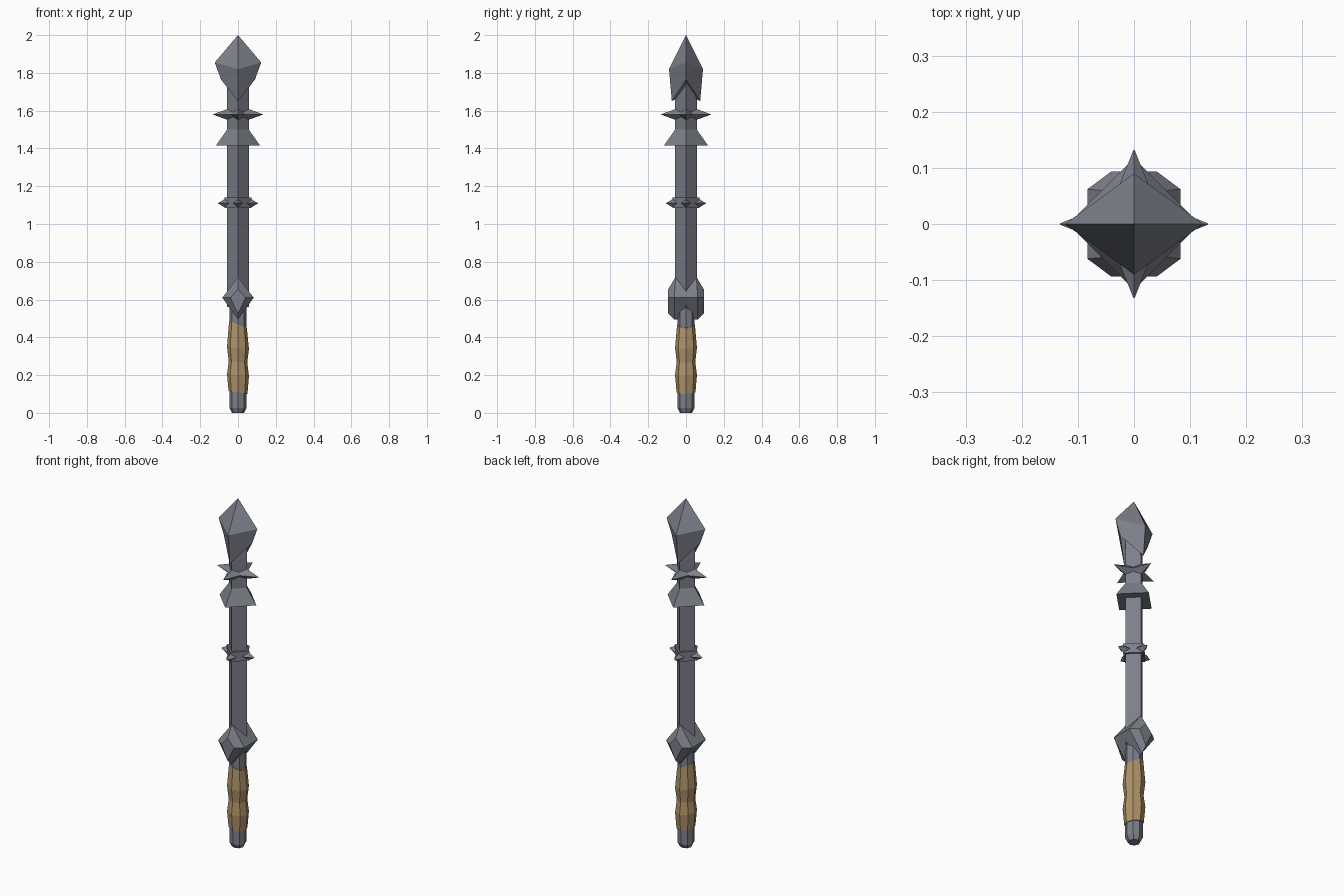
import bpy, math
from mathutils import Matrix

if "Cube" in bpy.data.objects:
    bpy.data.objects.remove(bpy.data.objects["Cube"])


def material(name, color):
    m = bpy.data.materials.new(name)
    m.diffuse_color = (*color, 1)
    m.use_nodes = True
    m.node_tree.nodes["Principled BSDF"].inputs["Base Color"].default_value = m.diffuse_color
    return m


STEEL = material("grey steel", (0.205, 0.215, 0.255))
LEATHER = material("tan leather", (0.42, 0.29, 0.14))


def loft(name, rings, mat):
    """Skin a stack of equal-sized point rings and cap both ends."""
    n = len(rings[0])
    verts = [p for r in rings for p in r]
    faces = [(i * n + j, i * n + (j + 1) % n, (i + 1) * n + (j + 1) % n, (i + 1) * n + j)
             for i in range(len(rings) - 1) for j in range(n)]
    faces.append(tuple(reversed(range(n))))
    faces.append(tuple(range(len(verts) - n, len(verts))))
    me = bpy.data.meshes.new(name)
    me.from_pydata(verts, [], faces)
    me.materials.append(mat)
    ob = bpy.data.objects.new(name, me)
    bpy.context.collection.objects.link(ob)
    return ob


def ring(r, z, n=4, tilt=0.0):
    """Regular polygon with corners on the axes, optionally tilted along x."""
    pts = []
    for k in range(n):
        a = 2 * math.pi * k / n
        x = r * math.cos(a)
        pts.append((x, r * math.sin(a), z + tilt * x))
    return pts


def diamond(rx, ry, zx, zy):
    """Four corners with separate radius and height on the x and y axes."""
    return [(rx, 0, zx), (0, ry, zy), (-rx, 0, zx), (0, -ry, zy)]


# Handle with chamfered butt, and wavy leather grip with slanted ends
loft("handle", [ring(r, z, 8) for r, z in
                [(0.032, 0), (0.045, 0.025), (0.045, 0.6)]], STEEL)
loft("grip", [ring(r, z, 8, t) for r, z, t in
              [(0.05, 0.108, -0.15), (0.058, 0.20, -0.1), (0.049, 0.27, -0.05),
               (0.058, 0.345, -0.1), (0.047, 0.468, -0.4)]], LEATHER)

# Square shaft set corner-forward
loft("shaft", [ring(0.057, 0.56), ring(0.057, 1.76)], STEEL)


# Guard block: kite outline extruded front to back, chamfered to smaller end faces
def kite(w, top, bottom, y_top, y_mid, y_bot):
    return [(w, y_mid, 0.61), (0, y_top, top), (-w, y_mid, 0.61), (0, y_bot, bottom)]


loft("guard", [kite(0.04, 0.655, 0.525, 0.094, 0.094, 0.094),
               kite(0.083, 0.72, 0.495, 0.055, 0.062, 0.062),
               kite(0.083, 0.72, 0.495, -0.055, -0.062, -0.062),
               kite(0.04, 0.655, 0.525, -0.094, -0.094, -0.094)], STEEL)

# Flared collar under the upper spikes
loft("flared_collar", [ring(0.117, 1.415), ring(0.057, 1.50)], STEEL)

# Band carrying the lower spikes
loft("spike_band", [ring(0.072, 1.085), ring(0.072, 1.14)], STEEL)


def spikes(name, z, profile):
    """Four pyramid spikes along the axes; profile rows: reach, half width, half height."""
    for k in range(4):
        rot = Matrix.Rotation(k * math.pi / 2, 4, 'Z')
        rings = [[(d, w, z), (d, 0, z + h), (d, -w, z), (d, 0, z - h)]
                 for d, w, h in profile]
        ob = loft(f"{name}_{k + 1}", rings, STEEL)
        ob.data.transform(rot)


spikes("lower_spike", 1.11, [(0.04, 0.026, 0.026), (0.07, 0.022, 0.022), (0.105, 0.001, 0.001)])
spikes("upper_spike", 1.58, [(0.03, 0.042, 0.038), (0.085, 0.02, 0.018), (0.132, 0.001, 0.001)])

# Faceted spear head
loft("head", [diamond(0.02, 0.02, 1.74, 1.68),
              diamond(0.09, 0.075, 1.765, 1.65),
              diamond(0.123, 0.09, 1.855, 1.82),
              diamond(0.0005, 0.0005, 2.0, 2.0)], STEEL)

# Consistent outward normals
import bmesh
for ob in bpy.context.collection.objects:
    bm = bmesh.new()
    bm.from_mesh(ob.data)
    bmesh.ops.recalc_face_normals(bm, faces=bm.faces)
    bm.to_mesh(ob.data)
    bm.free()
